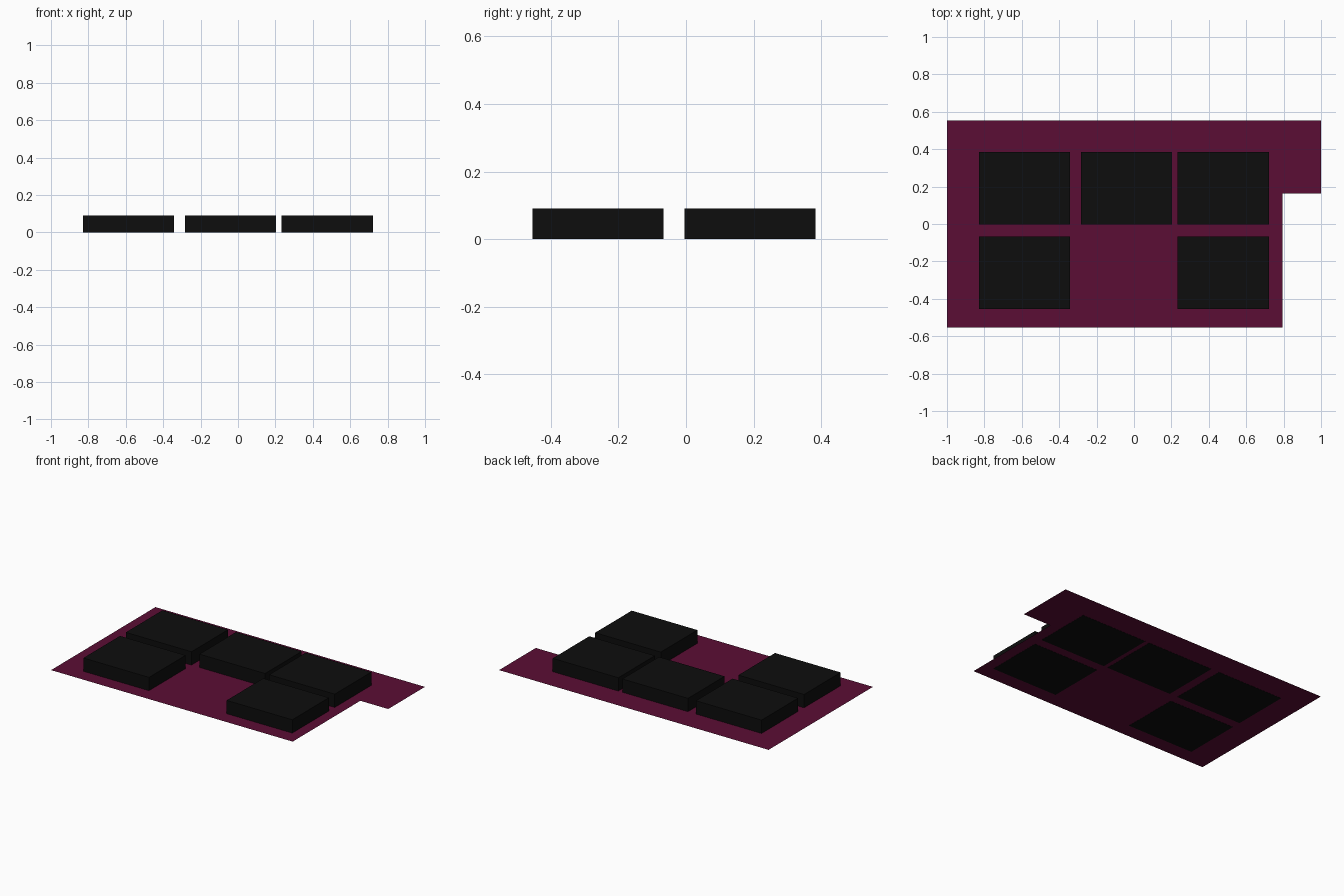
import bpy
import bmesh

if "Cube" in bpy.data.objects:
    bpy.data.objects.remove(bpy.data.objects["Cube"])


def material(name, color):
    mat = bpy.data.materials.new(name)
    mat.diffuse_color = (*color, 1)
    mat.use_nodes = True
    mat.node_tree.nodes["Principled BSDF"].inputs["Base Color"].default_value = mat.diffuse_color
    return mat


def add_object(name, bm, mat):
    mesh = bpy.data.meshes.new(name)
    bm.to_mesh(mesh)
    bm.free()
    mesh.materials.append(mat)
    obj = bpy.data.objects.new(name, mesh)
    bpy.context.collection.objects.link(obj)
    return obj


plum = material("plum", (0.105, 0.004, 0.035))
black = material("black", (0.004, 0.004, 0.004))

# Thin base sheet with a notch at the front right corner
outline = [(-1, -0.553), (0.793, -0.553), (0.793, 0.164),
           (1, 0.164), (1, 0.553), (-1, 0.553)]
bm = bmesh.new()
bm.faces.new([bm.verts.new((x, y, 0.001)) for x, y in outline])
add_object("base_sheet", bm, plum)

# Black blocks: three along the back row, two along the front row
W, D, H = 0.487, 0.388, 0.09
left, middle, right = -0.586, -0.04, 0.477
back, front = 0.19, -0.26
blocks = {
    "block_back_left": (left, back),
    "block_back_middle": (middle, back),
    "block_back_right": (right, back),
    "block_front_left": (left, front),
    "block_front_right": (right, front),
}
for name, (x, y) in blocks.items():
    bm = bmesh.new()
    bmesh.ops.create_cube(bm, size=1)
    bmesh.ops.scale(bm, vec=(W, D, H), verts=bm.verts)
    obj = add_object(name, bm, black)
    obj.location = (x, y, H / 2)
